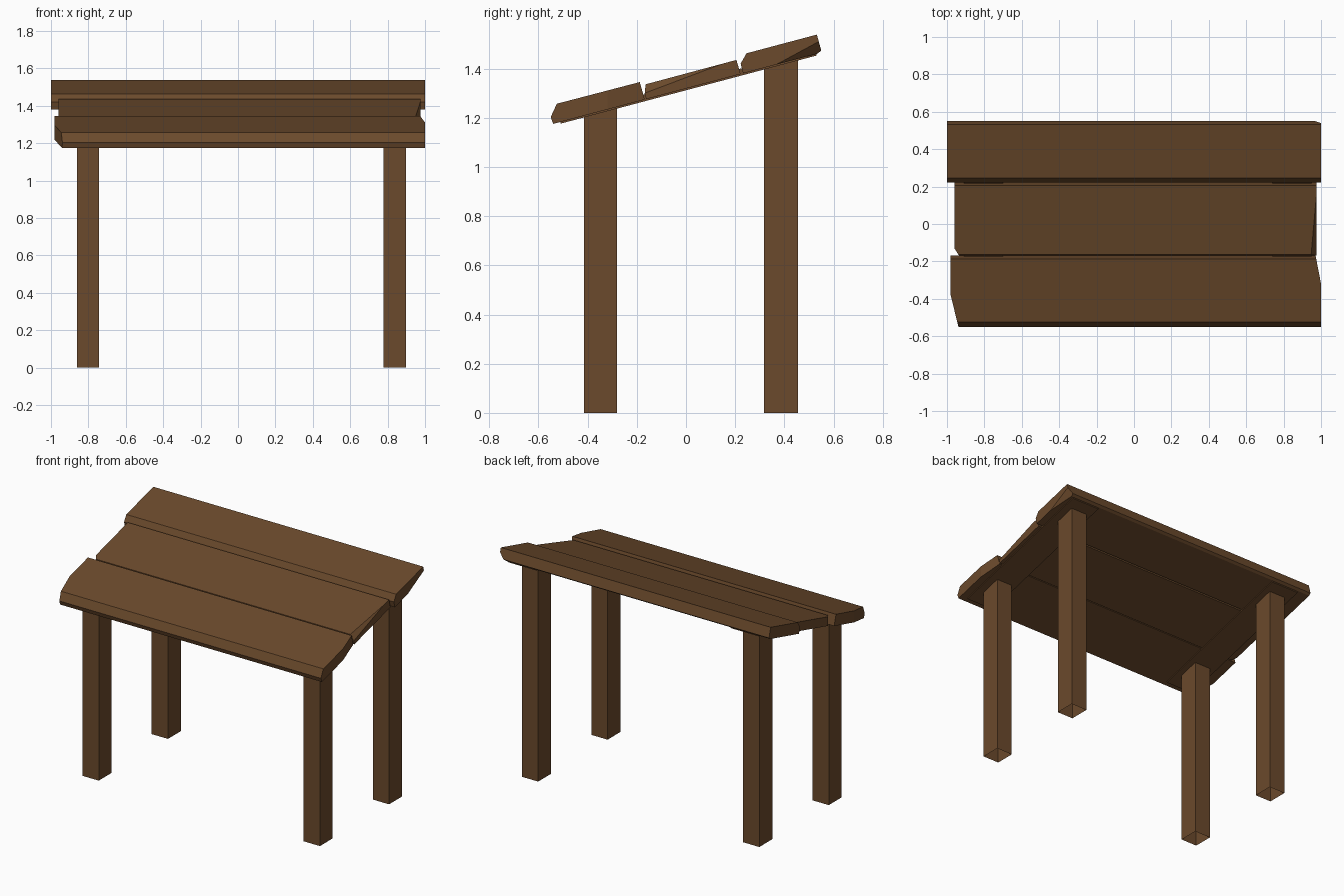
import bpy, bmesh
from mathutils import Vector

if "Cube" in bpy.data.objects:
    bpy.data.objects.remove(bpy.data.objects["Cube"])

wood = bpy.data.materials.new("brown_wood")
wood.diffuse_color = (0.147, 0.068, 0.025, 1)
wood.use_nodes = True
wood.node_tree.nodes["Principled BSDF"].inputs["Base Color"].default_value = wood.diffuse_color

SLOPE = 0.266


def under(y):
    """Height of the roof's sloping underside."""
    return 1.175 + SLOPE * (y + 0.54)


def prism(name, profile, x0, x1, cuts=(), open_bottom=False):
    """Extrude a (y, z) profile along x, then trim it with planes."""
    bm = bmesh.new()
    face = bm.faces.new([bm.verts.new((x0, y, z)) for y, z in profile])
    ext = bmesh.ops.extrude_face_region(bm, geom=[face])["geom"]
    moved = [v for v in ext if isinstance(v, bmesh.types.BMVert)]
    bmesh.ops.translate(bm, verts=moved, vec=(x1 - x0, 0, 0))
    bmesh.ops.recalc_face_normals(bm, faces=bm.faces)
    for co, no in cuts:
        res = bmesh.ops.bisect_plane(bm, geom=bm.verts[:] + bm.edges[:] + bm.faces[:],
                                     plane_co=co, plane_no=no, clear_outer=True)
        edges = [e for e in res["geom_cut"] if isinstance(e, bmesh.types.BMEdge) and e.is_boundary]
        if edges:
            bmesh.ops.edgeloop_fill(bm, edges=edges)
    bmesh.ops.recalc_face_normals(bm, faces=bm.faces)
    if open_bottom:
        low = [f for f in bm.faces if all(v.co.z < 1e-4 for v in f.verts)]
        bmesh.ops.delete(bm, geom=low, context='FACES_ONLY')
    me = bpy.data.meshes.new(name)
    bm.to_mesh(me)
    bm.free()
    me.materials.append(wood)
    ob = bpy.data.objects.new(name, me)
    bpy.context.collection.objects.link(ob)
    return ob


def plane(a, b, c):
    """Cutting plane through three points, facing +x."""
    a, b, c = Vector(a), Vector(b), Vector(c)
    n = (b - a).cross(c - a).normalized()
    return a, (n if n.x > 0 else -n)


# Roof planks, each with hewn corners
prism("front_plank",
      [(-0.55, 1.203), (-0.525, 1.257), (-0.188, 1.345), (-0.168, under(-0.168)), (-0.54, 1.175)],
      -0.98, 1.0,
      [((-0.98, -0.38, 0), (-0.165, -0.04, 0)), ((1.0, -0.32, 0), (0.155, 0.03, 0))])
prism("middle_plank",
      [(-0.168, 1.298), (-0.164, 1.336), (0.205, 1.435), (0.222, under(0.222)), (-0.162, under(-0.162))],
      -0.96, 0.975,
      [plane((0.975, 0.15, 1.42), (0.975, -0.168, 1.3), (0.947, -0.164, 1.336)),
       ((-0.96, -0.13, 0), (-0.04, -0.025, 0))])
prism("back_plank",
      [(0.222, 1.42), (0.246, 1.462), (0.532, 1.538), (0.55, 1.473), (0.535, under(0.535)), (0.232, under(0.232))],
      -1.0, 1.0,
      [plane((1.0, 0.37, 1.418), (1.0, 0.54, 1.51), (0.965, 0.535, 1.461))])

# Thin cross battens let into the planks' underside
for side, x0, x1 in (("left", -0.91, -0.70), ("right", 0.74, 0.95)):
    prism(side + "_batten",
          [(-0.51, under(-0.51) - 0.007), (-0.51, under(-0.51) + 0.022),
           (0.53, under(0.53) + 0.022), (0.53, under(0.53) - 0.007)], x0, x1)

# Legs with slanted tops and open feet
for side, x0, x1 in (("left", -0.862, -0.742), ("right", 0.777, 0.897)):
    for end, y0, y1 in (("front", -0.414, -0.28), ("back", 0.318, 0.455)):
        prism(f"{end}_{side}_leg",
              [(y0, 0), (y1, 0), (y1, under(y1) + 0.01), (y0, under(y0) + 0.01)],
              x0, x1, open_bottom=True)
